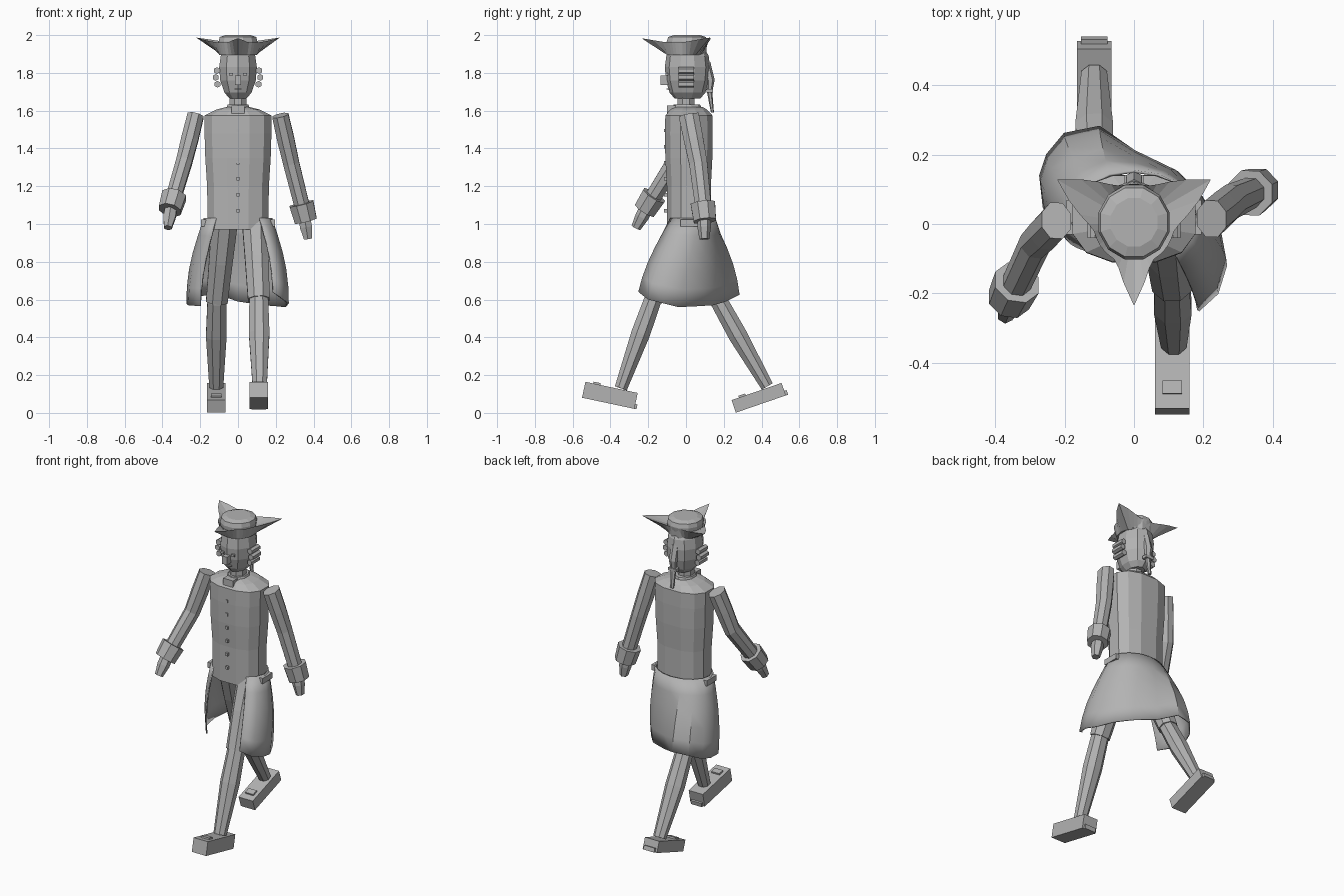
import bpy, bmesh, math
from mathutils import Vector, Matrix

if "Cube" in bpy.data.objects:
    bpy.data.objects.remove(bpy.data.objects["Cube"], do_unlink=True)

grey = bpy.data.materials.new("plain grey")
grey.use_nodes = True
grey.diffuse_color = (0.45, 0.45, 0.45, 1)
grey.node_tree.nodes["Principled BSDF"].inputs["Base Color"].default_value = grey.diffuse_color


def finish(name, bm):
    bmesh.ops.recalc_face_normals(bm, faces=bm.faces)
    mesh = bpy.data.meshes.new(name)
    bm.to_mesh(mesh)
    bm.free()
    mesh.materials.append(grey)
    ob = bpy.data.objects.new(name, mesh)
    bpy.context.collection.objects.link(ob)
    return ob


def loft(name, rings, closed=True, caps=True):
    """Skin a list of equally long point rows."""
    bm = bmesh.new()
    rows = [[bm.verts.new(p) for p in ring] for ring in rings]
    n = len(rows[0])
    for a, b in zip(rows, rows[1:]):
        for i in range(n if closed else n - 1):
            j = (i + 1) % n
            bm.faces.new((a[i], a[j], b[j], b[i]))
    if closed and caps:
        bm.faces.new(rows[0])
        bm.faces.new(rows[-1])
    return finish(name, bm)


def stack(name, levels, sides, y=0.0, power=1.0):
    """Horizontal rounded sections given as (z, half width, half depth)."""
    def bend(v):
        return math.copysign(abs(v) ** power, v)
    angles = [math.tau * (i + 0.5) / sides for i in range(sides)]
    return loft(name, [[(rx * bend(math.cos(a)), y + ry * bend(math.sin(a)), z)
                        for a in angles] for z, rx, ry in levels])


def limb(name, path, sides=8):
    """Tube through (centre, half width, half depth) sections."""
    rings = []
    for i, (centre, rx, ry) in enumerate(path):
        before, after = path[max(i - 1, 0)][0], path[min(i + 1, len(path) - 1)][0]
        along = (Vector(after) - Vector(before)).normalized()
        deep = along.cross(Vector((1, 0, 0))).normalized()
        wide = deep.cross(along)
        rings.append([Vector(centre) + wide * rx * math.cos(a) + deep * ry * math.sin(a)
                      for a in (math.tau * (k + 0.5) / sides for k in range(sides))])
    return loft(name, rings)


def box(name, place, size, frame=Matrix()):
    bm = bmesh.new()
    bmesh.ops.create_cube(bm, size=1)
    bm.transform(frame @ Matrix.Translation(place) @ Matrix.Diagonal((*size, 1)))
    return finish(name, bm)


# Coat body, shoulders and neck
stack("coat_body", [(0.97, 0.165, 0.12), (1.2, 0.168, 0.12), (1.35, 0.178, 0.128),
                    (1.48, 0.182, 0.13), (1.575, 0.182, 0.128), (1.605, 0.12, 0.1),
                    (1.62, 0.062, 0.075)], 12, 0.015, 0.8)
stack("neck", [(1.58, 0.05, 0.05), (1.7, 0.048, 0.05)], 8)
stack("collar", [(1.6, 0.07, 0.085), (1.632, 0.058, 0.07)], 10, 0.005)
box("neckcloth", (0, -0.075, 1.605), (0.07, 0.05, 0.045))
for k in range(6):
    box("coat_button", (0, -0.108, 1.07 + 0.085 * k), (0.016, 0.016, 0.018))

# Coat skirt, open at the front and swinging with the stride
hem = [(0.185, -0.25, 0.64), (0.24, -0.2, 0.6), (0.265, -0.12, 0.58), (0.25, -0.04, 0.56),
       (0.2, 0.06, 0.565), (0.13, 0.14, 0.57), (0, 0.21, 0.59), (-0.1, 0.28, 0.625),
       (-0.2, 0.26, 0.62), (-0.25, 0.2, 0.59), (-0.27, 0.14, 0.58), (-0.26, 0.05, 0.57),
       (-0.2, -0.03, 0.565)]
rows = []
for t in (0, 0.2, 0.4, 0.6, 0.8, 1):
    row = []
    for i, end in enumerate(hem):
        a = math.radians(-50 + 280 * i / (len(hem) - 1))
        top = Vector((0.178 * math.cos(a), 0.02 + 0.132 * math.sin(a), 1.03))
        p = top.lerp(Vector(end), t)
        swell = 1 + 0.1 * math.sin(math.pi * t)
        row.append((p.x * swell, p.y * swell, p.z))
    rows.append(row)
skirt = loft("coat_skirt", rows, closed=False)
thick = skirt.modifiers.new("cloth", "SOLIDIFY")
thick.thickness = 0.008
thick.offset = 0
bpy.ops.object.select_all(action="DESELECT")
skirt.select_set(True)
bpy.context.view_layer.objects.active = skirt
bpy.ops.object.shade_smooth_by_angle(angle=math.radians(30))
for side in (-1, 1):
    box("pocket_flap", (side * 0.183, 0.02, 1.005), (0.025, 0.1, 0.035))

# Arms: shoulder, elbow, wrist, then fingertips
arms = {
    "left": [(0.224, 0.015, 1.575), (0.282, 0.065, 1.32), (0.348, 0.095, 1.06), (0.37, 0.097, 0.92)],
    "right": [(-0.224, 0.01, 1.575), (-0.285, -0.055, 1.33), (-0.35, -0.195, 1.11),
              (-0.372, -0.265, 0.98)],
}
for side, points in arms.items():
    shoulder, elbow, wrist, tip = map(Vector, points)
    down = (wrist - elbow).normalized()
    limb(side + "_sleeve", [(shoulder, 0.047, 0.058), (shoulder.lerp(elbow, 0.5), 0.049, 0.056),
                            (elbow, 0.046, 0.052), (wrist, 0.043, 0.045)])
    limb(side + "_cuff", [(wrist - down * 0.05, 0.07, 0.07), (wrist + down * 0.045, 0.064, 0.064)])
    limb(side + "_hand", [(wrist, 0.034, 0.036), (wrist.lerp(tip, 0.55), 0.037, 0.036),
                          (tip, 0.024, 0.026)], 6)

# Legs: hip, knee, calf and ankle
legs = {
    "left": [(0.09, 0, 1.02), (0.11, -0.175, 0.6), (0.112, -0.24, 0.42), (0.115, -0.345, 0.13)],
    "right": [(-0.07, 0.02, 1.02), (-0.112, 0.175, 0.59), (-0.115, 0.275, 0.41),
              (-0.115, 0.43, 0.14)],
}
for side, points in legs.items():
    hip, knee, calf, ankle = map(Vector, points)
    limb(side + "_breeches", [(hip, 0.075, 0.08), (hip.lerp(knee, 0.5), 0.068, 0.075),
                              (knee, 0.062, 0.056)])
    limb(side + "_stocking", [(hip.lerp(knee, 0.9), 0.05, 0.045), (knee, 0.054, 0.05),
                              (calf, 0.059, 0.054), (ankle, 0.04, 0.036)])

# Shoes with heels and buckles
for side, place, tilt, size in (("left", (0.11, -0.403, 0.093), -12, (0.1, 0.283, 0.086)),
                                ("right", (-0.115, 0.385, 0.08), 19, (0.1, 0.28, 0.07))):
    frame = Matrix.Translation(place) @ Matrix.Rotation(math.radians(tilt), 4, "X")
    half = size[2] / 2
    box(side + "_shoe", (0, 0, 0), size, frame)
    box(side + "_heel", (0, 0.14, 0.013 - half), (0.076, 0.026, 0.026), frame)
    box(side + "_buckle", (0, -0.08, half), (0.056, 0.038, 0.02), frame)

# Head and face
stack("head", [(1.665, 0.048, 0.068), (1.695, 0.075, 0.095), (1.76, 0.099, 0.114),
               (1.83, 0.105, 0.12), (1.89, 0.096, 0.112), (1.93, 0.08, 0.09)], 10, 0.008)
box("nose", (0, -0.115, 1.762), (0.034, 0.04, 0.05))
box("mouth", (0, -0.092, 1.715), (0.035, 0.02, 0.006))
for side in (-1, 1):
    box("eye", (side * 0.037, -0.102, 1.792), (0.02, 0.012, 0.014))
    for z, out in ((1.812, 0.112), (1.776, 0.118), (1.74, 0.109)):
        limb("wig_curl", [((side * out, -0.04, z), 0.018, 0.018),
                          ((side * out, 0.042, z), 0.018, 0.018)], 6)
limb("pigtail", [((0, 0.105, 1.85), 0.025, 0.025), ((0, 0.13, 1.76), 0.026, 0.022),
                 ((0, 0.125, 1.7), 0.018, 0.014), ((0, 0.14, 1.59), 0.012, 0.008)], 6)
box("pigtail_ribbon", (0, 0.125, 1.705), (0.055, 0.034, 0.018))

# Three cornered hat: rounded crown and an upturned brim with points
stack("hat_crown", [(1.9, 0.1, 0.105), (1.965, 0.106, 0.111), (1.99, 0.1, 0.103),
                    (2.0, 0.07, 0.072)], 12, 0.005)
base, rim, inner = [], [], []
for degrees in range(0, 360, 10):
    a = math.radians(degrees)
    flat = Vector((math.cos(a), math.sin(a), 0))
    reach = 0.0
    for corner, length, spread in ((30, 0.14, 45), (150, 0.14, 45), (270, 0.12, 32)):
        gap = abs((degrees - corner + 180) % 360 - 180)
        reach = max(reach, length * max(0, 1 - gap / spread) ** 2)
    base.append(flat * 0.1 + Vector((0, 0, 1.895)))
    rim.append(flat * (0.116 + reach) + Vector((0, 0, 1.962 + reach * 0.18)))
    inner.append(flat * 0.1 + Vector((0, 0, 1.94)))
loft("hat_brim", [base, rim, inner])
